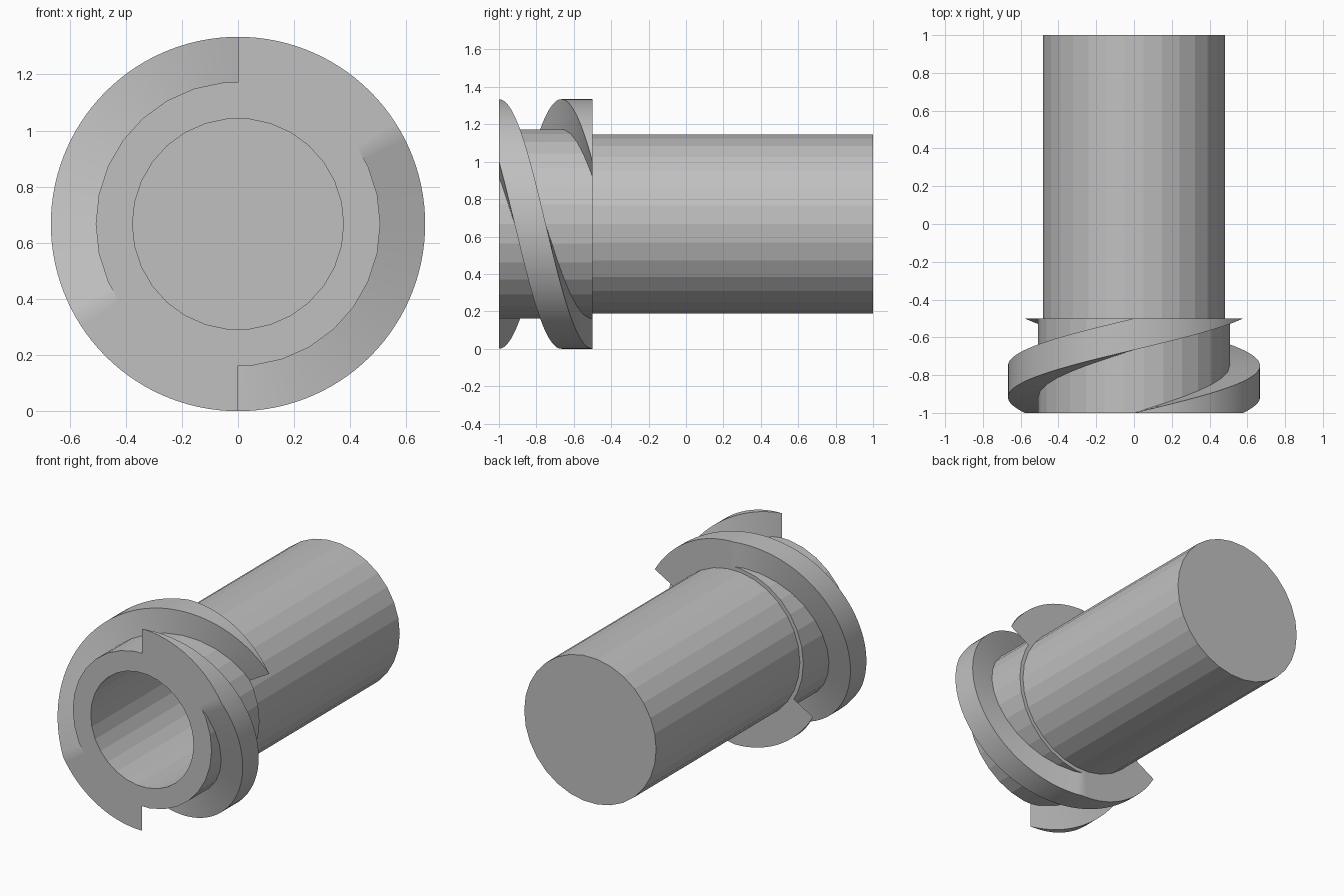
import bpy
import bmesh
import math

if "Cube" in bpy.data.objects:
    bpy.data.objects.remove(bpy.data.objects["Cube"], do_unlink=True)

AXIS_Z = 0.667      # height of the shaft axis
FRONT, STEP, BACK = -1.0, -0.5, 1.0
SIDES = 30

# Single grey material
grey = bpy.data.materials.new("plain grey")
grey.use_nodes = True
colour = (0.53, 0.53, 0.53, 1)
grey.diffuse_color = colour
grey.node_tree.nodes["Principled BSDF"].inputs["Base Color"].default_value = colour


def polar(radius, angle, y):
    return (radius * math.cos(angle), y, AXIS_Z + radius * math.sin(angle))


def finish(bm, name):
    bmesh.ops.recalc_face_normals(bm, faces=bm.faces)
    mesh = bpy.data.meshes.new(name)
    bm.to_mesh(mesh)
    bm.free()
    mesh.materials.append(grey)
    obj = bpy.data.objects.new(name, mesh)
    bpy.context.collection.objects.link(obj)
    return obj


def turned_part(name, profile):
    """Revolve (radius, y) points about the shaft axis and cap both ends."""
    bm = bmesh.new()
    rings = [[bm.verts.new(polar(r, math.tau * i / SIDES, y)) for i in range(SIDES)]
             for r, y in profile]
    for a, b in zip(rings, rings[1:]):
        for i in range(SIDES):
            j = (i + 1) % SIDES
            bm.faces.new((a[i], a[j], b[j], b[i]))
    bm.faces.new(rings[0])
    bm.faces.new(rings[-1])
    return finish(bm, name)


def helical_ridge(name, start, width=60, twist=180, step=3, inner=0.49, outer=0.667):
    """Sweep a ring sector along the collar while turning it clockwise."""
    bm = bmesh.new()
    slices, arcs = twist // step, width // step
    loops = []
    for s in range(slices + 1):
        y = FRONT + (STEP - FRONT) * s / slices
        angles = [math.radians(start + step * (i - s)) for i in range(arcs + 1)]
        loops.append([[bm.verts.new(polar(r, a, y)) for a in angles]
                      for r in (inner, outer)])
    for (in0, out0), (in1, out1) in zip(loops, loops[1:]):
        # Inner and outer walls, split along the axis so they stay round
        for lo, hi in ((in0, in1), (out0, out1)):
            for i in range(arcs):
                bm.faces.new((lo[i], lo[i + 1], hi[i + 1]))
                bm.faces.new((lo[i], hi[i + 1], hi[i]))
        # Leading and trailing flanks
        for i in (0, arcs):
            bm.faces.new((in0[i], out0[i], out1[i], in1[i]))
    # Flat ends
    for ring_in, ring_out in (loops[0], loops[-1]):
        for i in range(arcs):
            bm.faces.new((ring_in[i], ring_in[i + 1], ring_out[i + 1], ring_out[i]))
    obj = finish(bm, name)
    bpy.ops.object.select_all(action="DESELECT")
    obj.select_set(True)
    bpy.context.view_layer.objects.active = obj
    bpy.ops.object.shade_smooth_by_angle(angle=math.radians(30))
    return obj


# Hollow shaft with the wider collar at the front and a closed back
turned_part("shaft_and_collar", [
    (0.376, 0.9), (0.376, FRONT), (0.507, FRONT),
    (0.507, STEP), (0.482, STEP), (0.482, BACK),
])

# Two opposite half-turn thread ridges
helical_ridge("upper_thread_ridge", 30)
helical_ridge("lower_thread_ridge", 210)
